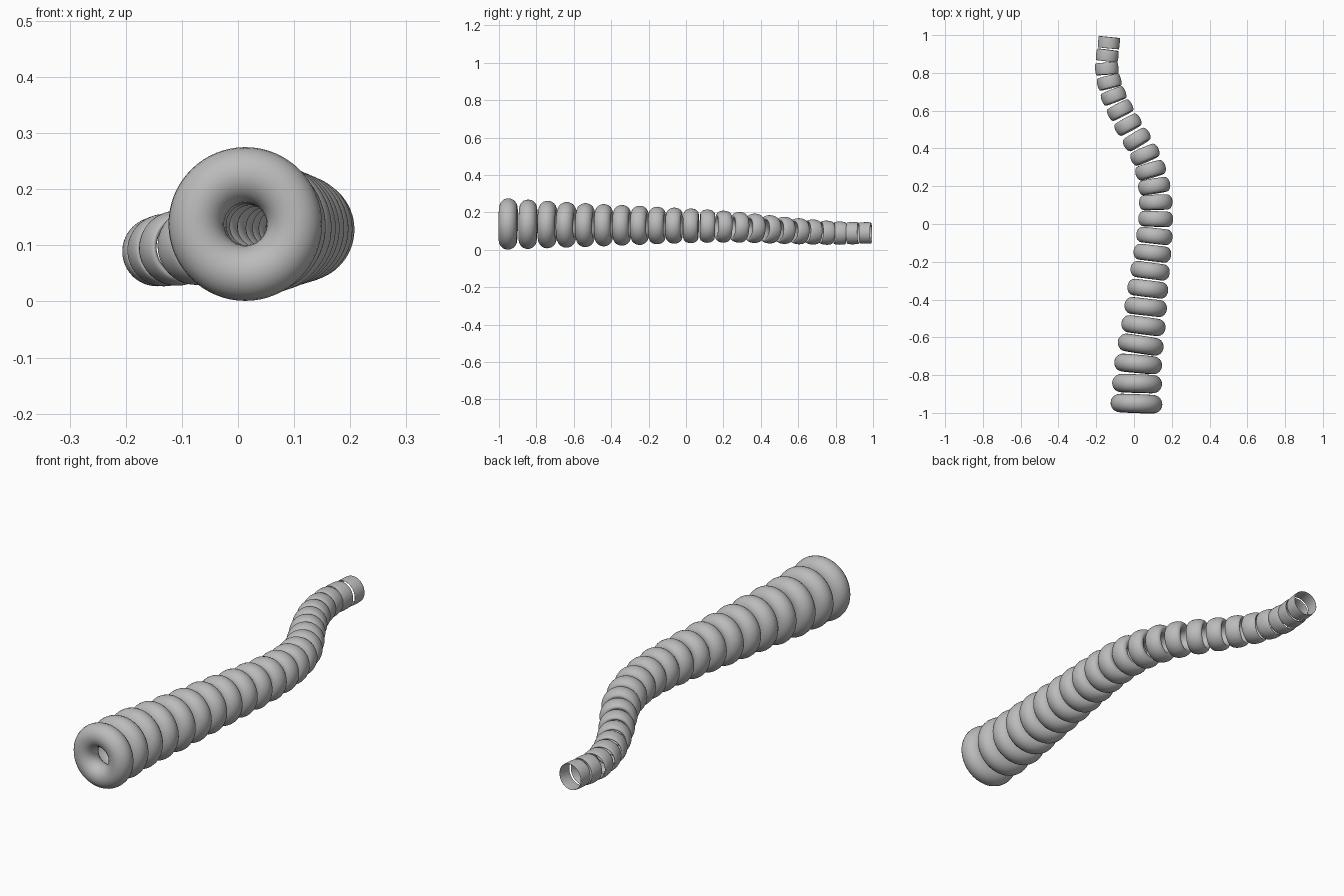
import bpy
import bmesh
import math
from mathutils import Vector, Matrix

cube = bpy.data.objects.get("Cube")
if cube:
    bpy.data.objects.remove(cube, do_unlink=True)

RINGS = 23
SECTION_SIDES = 24
RING_SIDES = 64

grey = bpy.data.materials.new("plain grey")
grey.use_nodes = True
colour = (0.5, 0.5, 0.5, 1.0)
grey.diffuse_color = colour
grey.node_tree.nodes["Principled BSDF"].inputs["Base Color"].default_value = colour

# Sideways bend and height of the chain, evenly spaced from front to back
BEND = [.013, .022, .05, .073, .097, .115, .107, .058, -.032, -.108, -.144, -.133]
HEIGHT = [.138, .135, .132, .131, .13, .128, .124, .115, .104, .095, .089, .09]


def smooth_sample(values, t):
    """Catmull-Rom interpolation of evenly spaced values."""
    last = len(values) - 1
    i = max(0, min(int(t * last), last - 1))
    u = t * last - i
    b, c = values[i], values[i + 1]
    a = values[i - 1] if i > 0 else 2 * b - c
    d = values[i + 2] if i + 2 <= last else 2 * c - b
    return b + u * (c - a + u * (2 * a - 5 * b + 4 * c - d
                                 + u * (3 * (b - c) + d - a))) / 2


def path_point(t):
    y = -0.951 + 1.911 * (1.23 * t - 0.23 * t * t)
    return Vector((smooth_sample(BEND, t), y, smooth_sample(HEIGHT, t)))


def add_ring(name, t):
    """Spin an oval section about the path direction."""
    outer = 0.137 - 0.113 * t + 0.0335 * t * t
    half_wall = 0.0495 + (0.002 - 0.0495) * t
    half_width = 0.049 + (0.03 - 0.049) * t

    bm = bmesh.new()
    section = []
    for k in range(SECTION_SIDES):
        angle = math.tau * k / SECTION_SIDES
        radius = outer - half_wall + half_wall * math.cos(angle)
        section.append(bm.verts.new((radius, 0, half_width * math.sin(angle))))
    edges = [bm.edges.new((section[k - 1], section[k])) for k in range(SECTION_SIDES)]
    bmesh.ops.spin(bm, geom=section + edges, cent=(0, 0, 0), axis=(0, 0, 1),
                   angle=math.tau, steps=RING_SIDES)
    bmesh.ops.remove_doubles(bm, verts=bm.verts[:], dist=0.00005)
    bmesh.ops.recalc_face_normals(bm, faces=bm.faces[:])
    for face in bm.faces:
        face.smooth = True

    # Turn the ring to follow the path
    step = 0.01
    direction = path_point(min(t + step, 1)) - path_point(max(t - step, 0))
    turn = direction.to_track_quat('Z', 'Y').to_matrix().to_4x4()
    mesh = bpy.data.meshes.new(name)
    bm.to_mesh(mesh)
    bm.free()
    mesh.materials.append(grey)
    ring = bpy.data.objects.new(name, mesh)
    ring.matrix_world = Matrix.Translation(path_point(t)) @ turn
    bpy.context.collection.objects.link(ring)


# Chain of rings, thick at the front and thin bands at the back
for n in range(RINGS):
    add_ring(f"ring_{n + 1:02d}", n / (RINGS - 1))
